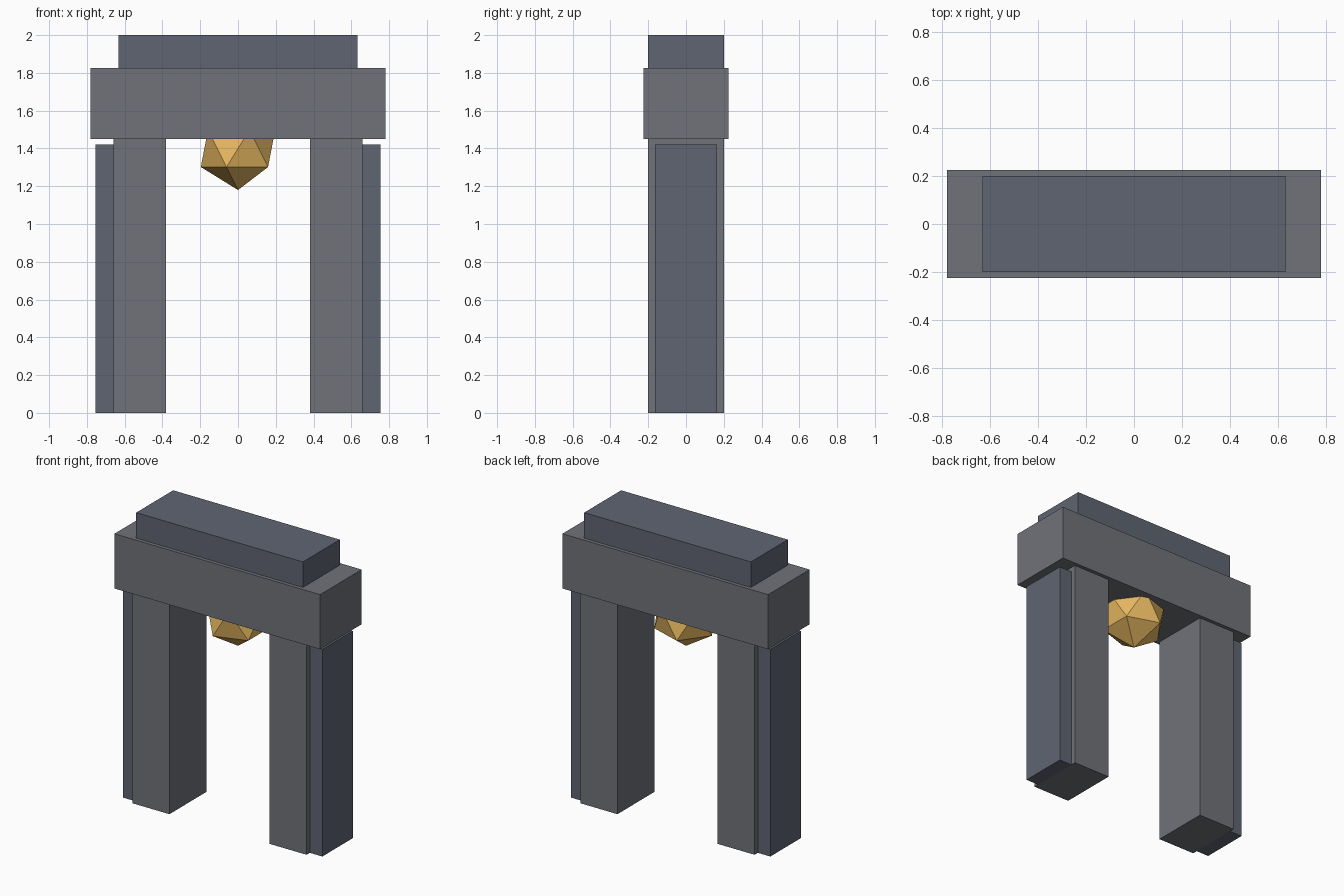
import bpy

if "Cube" in bpy.data.objects:
    bpy.data.objects.remove(bpy.data.objects["Cube"])


def material(name, rgb):
    m = bpy.data.materials.new(name)
    m.diffuse_color = (*rgb, 1)
    m.use_nodes = True
    m.node_tree.nodes["Principled BSDF"].inputs["Base Color"].default_value = m.diffuse_color
    return m


stone = material("stone", (0.16, 0.17, 0.19))
dark_stone = material("dark_stone", (0.115, 0.13, 0.17))
gold = material("gold", (0.80, 0.48, 0.12))


def block(name, x, y, z, mat):
    """Box given by its (min, max) range on each axis."""
    ranges = (x, y, z)
    bpy.ops.mesh.primitive_cube_add(size=1, location=[(a + b) / 2 for a, b in ranges])
    ob = bpy.context.object
    ob.name = name
    ob.scale = [b - a for a, b in ranges]
    bpy.ops.object.transform_apply(location=False, rotation=False, scale=True)
    ob.data.materials.append(mat)
    return ob


# Pillars with a slimmer, slightly shorter buttress on the outer side
for side, s in (("left", -1), ("right", 1)):
    block(f"{side}_pillar", sorted((s * 0.38, s * 0.66)), (-0.2, 0.2), (0, 1.45), stone)
    block(f"{side}_buttress", sorted((s * 0.655, s * 0.755)), (-0.165, 0.165), (0, 1.42), dark_stone)

# Lintel and cap stone
block("lintel", (-0.78, 0.78), (-0.225, 0.225), (1.45, 1.825), stone)
block("cap_stone", (-0.632, 0.632), (-0.2, 0.2), (1.825, 2.0), dark_stone)

# Faceted gem set into the underside of the lintel
bpy.ops.mesh.primitive_ico_sphere_add(subdivisions=1, radius=0.22, location=(0, 0, 1.4))
gem = bpy.context.object
gem.name = "keystone_gem"
gem.data.materials.append(gold)
